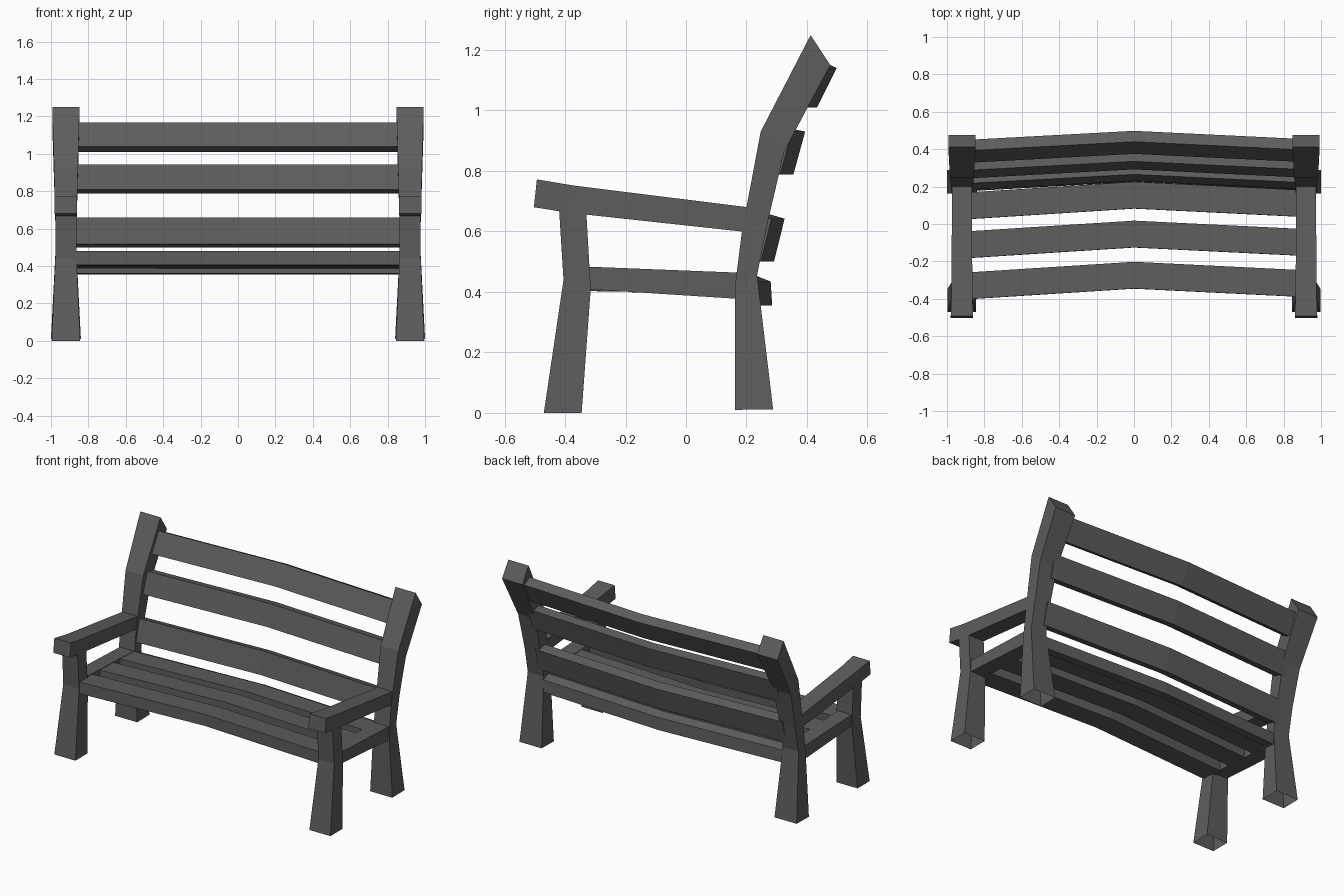
import bpy, bmesh

if "Cube" in bpy.data.objects:
    bpy.data.objects.remove(bpy.data.objects["Cube"])

POST_X = 0.92
SLAT_END = 0.89

# Dark painted finish
dark = bpy.data.materials.new("dark_finish")
dark.diffuse_color = (0.11, 0.11, 0.11, 1.0)
dark.use_nodes = True
dark.node_tree.nodes["Principled BSDF"].inputs["Base Color"].default_value = dark.diffuse_color


def make_object(name, rings, cap_start=True):
    """Skin a run of four-point rings into a flat-faced beam."""
    bm = bmesh.new()
    vs = [[bm.verts.new(p) for p in ring] for ring in rings]
    for a, b in zip(vs, vs[1:]):
        for i in range(4):
            j = (i + 1) % 4
            bm.faces.new((a[i], a[j], b[j], b[i]))
    bm.faces.new(vs[-1])
    start = bm.faces.new(vs[0][::-1])
    bmesh.ops.recalc_face_normals(bm, faces=bm.faces)
    if not cap_start:
        bmesh.ops.delete(bm, geom=[start], context='FACES_ONLY')
    mesh = bpy.data.meshes.new(name)
    bm.to_mesh(mesh)
    bm.free()
    mesh.materials.append(dark)
    obj = bpy.data.objects.new(name, mesh)
    bpy.context.collection.objects.link(obj)
    return obj


def side_beam(name, stations, cap_start=True):
    """Stations are (y1, z1, y2, z2, half width); one beam on each side."""
    for side, label in ((-1, "left"), (1, "right")):
        rings = []
        for y1, z1, y2, z2, w in stations:
            x = side * POST_X
            rings.append([(x - w, y1, z1), (x + w, y1, z1),
                          (x + w, y2, z2), (x - w, y2, z2)])
        make_object(f"{name}_{label}", rings, cap_start)


def slat(name, section, left, right):
    """Board bent at the centre; section is (y, z) at x = 0."""
    make_object(name, [[(x, y + d, z) for y, z in section]
                       for x, d in ((-SLAT_END, left), (0, 0), (SLAT_END, right))])


# Front legs, flared at the foot and open underneath
side_beam("front_leg", [
    (-0.47, 0.0, -0.345, 0.0, 0.076),
    (-0.405, 0.44, -0.315, 0.41, 0.057),
    (-0.42, 0.68, -0.33, 0.67, 0.056)], cap_start=False)

# Rear legs running up into the leaning back posts
side_beam("back_post", [
    (0.162, 0.01, 0.288, 0.012, 0.08),
    (0.162, 0.42, 0.235, 0.455, 0.057),
    (0.185, 0.60, 0.27, 0.63, 0.056),
    (0.247, 0.93, 0.325, 0.865, 0.064),
    (0.412, 1.249, 0.477, 1.15, 0.073)], cap_start=False)

# Armrests
side_beam("armrest", [
    (-0.493, 0.772, -0.503, 0.68, 0.06),
    (-0.374, 0.752, -0.39, 0.662, 0.056),
    (0.22, 0.678, 0.20, 0.598, 0.053)])

# Side rails under the seat
side_beam("seat_side_rail", [
    (-0.34, 0.484, -0.34, 0.41, 0.05),
    (0.19, 0.463, 0.19, 0.376, 0.05)])

# Seat boards
for i, (y, top) in enumerate(((-0.345, 0.481), (-0.125, 0.474), (0.083, 0.467))):
    slat(f"seat_slat_{i + 1}",
         [(y, top), (y + 0.143, top - 0.005),
          (y + 0.14, top - 0.08), (y - 0.001, top - 0.075)], -0.057, -0.044)

# Rear rail of the seat
slat("seat_back_rail", [(0.228, 0.455), (0.28, 0.434), (0.285, 0.355), (0.225, 0.36)],
     -0.05, -0.043)

# Backrest boards, from bottom to top
back_sections = (
    [(0.265, 0.66), (0.326, 0.642), (0.291, 0.50), (0.23, 0.518)],
    [(0.335, 0.942), (0.394, 0.93), (0.355, 0.788), (0.292, 0.808)],
    [(0.44, 1.168), (0.498, 1.14), (0.433, 1.01), (0.375, 1.04)])
for i, section in enumerate(back_sections):
    slat(f"back_slat_{i + 1}", section, -0.048, -0.043)
